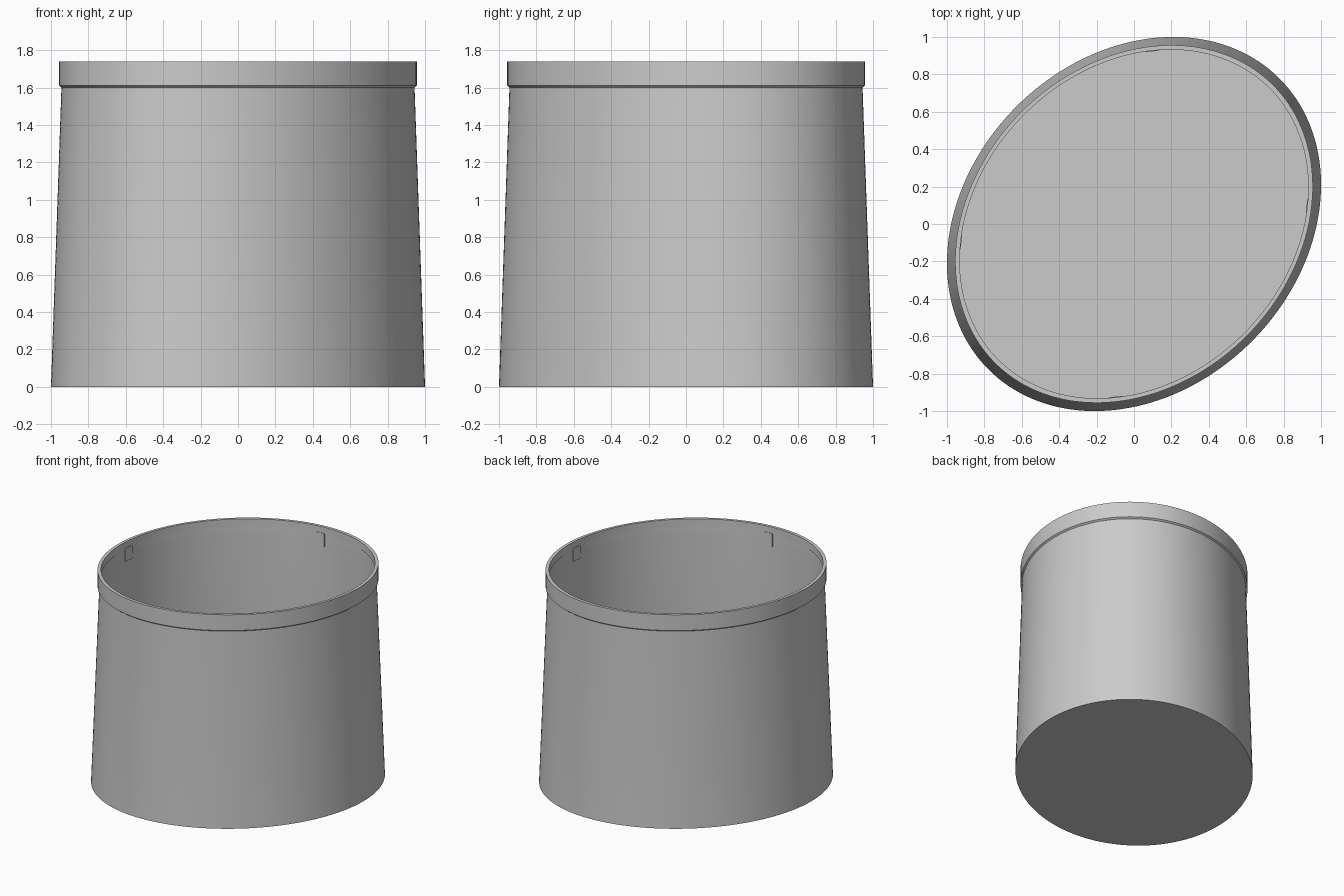
import bpy
import bmesh
from math import cos, sin, pi, radians
from mathutils import Matrix

cube = bpy.data.objects.get("Cube")
if cube:
    bpy.data.objects.remove(cube, do_unlink=True)

# Oval plan: long half axis, short half axis, long axis on the diagonal
LONG, SHORT = 1.1, 0.889
OVAL = Matrix.Rotation(radians(45), 4, 'Z') @ Matrix.Diagonal((LONG, SHORT, 1, 1))

grey = bpy.data.materials.new("plain grey")
grey.use_nodes = True
colour = (0.6, 0.6, 0.6, 1)
grey.diffuse_color = colour
grey.node_tree.nodes["Principled BSDF"].inputs["Base Color"].default_value = colour


def sweep(name, profile, segments, start=0, end=2 * pi, closed=True):
    """Sweep a (radius, height) profile round the oval, fully or in part."""
    bm = bmesh.new()
    full = end - start > 6.28
    steps = segments if full else segments + 1
    rings = []
    for i in range(steps):
        t = start + (end - start) * i / segments
        rings.append([bm.verts.new((r * cos(t), r * sin(t), z)) for r, z in profile])
    count = len(profile)
    for i in range(segments):
        a, b = rings[i], rings[(i + 1) % steps]
        for j in range(count if closed else count - 1):
            k = (j + 1) % count
            bm.faces.new((a[j], b[j], b[k], a[k]))
    if not full:
        bm.faces.new(rings[0])
        bm.faces.new(rings[-1][::-1])
    bmesh.ops.remove_doubles(bm, verts=bm.verts, dist=1e-5)
    bm.transform(OVAL)
    bmesh.ops.recalc_face_normals(bm, faces=bm.faces)
    mesh = bpy.data.meshes.new(name)
    bm.to_mesh(mesh)
    bm.free()
    mesh.materials.append(grey)
    ob = bpy.data.objects.new(name, mesh)
    bpy.context.collection.objects.link(ob)
    bpy.ops.object.select_all(action='DESELECT')
    ob.select_set(True)
    bpy.context.view_layer.objects.active = ob
    bpy.ops.object.shade_smooth_by_angle(angle=radians(30))
    return ob


# Tapered hollow body with a thin floor
sweep("body", [(0, 0), (1, 0), (0.944, 1.6), (0.944, 1.68), (0.937, 1.68),
               (0.935, 1.6), (0.985, 0.02), (0, 0.02)], 160, closed=False)

# Upright collar with a shallow inner lip
sweep("collar", [(0.94, 1.6), (0.944, 1.6), (0.956, 1.61), (0.956, 1.74),
                 (0.932, 1.74), (0.932, 1.68), (0.94, 1.68)], 160)

# Four small tabs hanging below the lip
for i in range(4):
    middle = pi / 4 + i * pi / 2
    sweep(f"inner_tab_{i + 1}", [(0.928, 1.58), (0.94, 1.58), (0.94, 1.69), (0.928, 1.69)],
          4, middle - 0.04, middle + 0.04)
